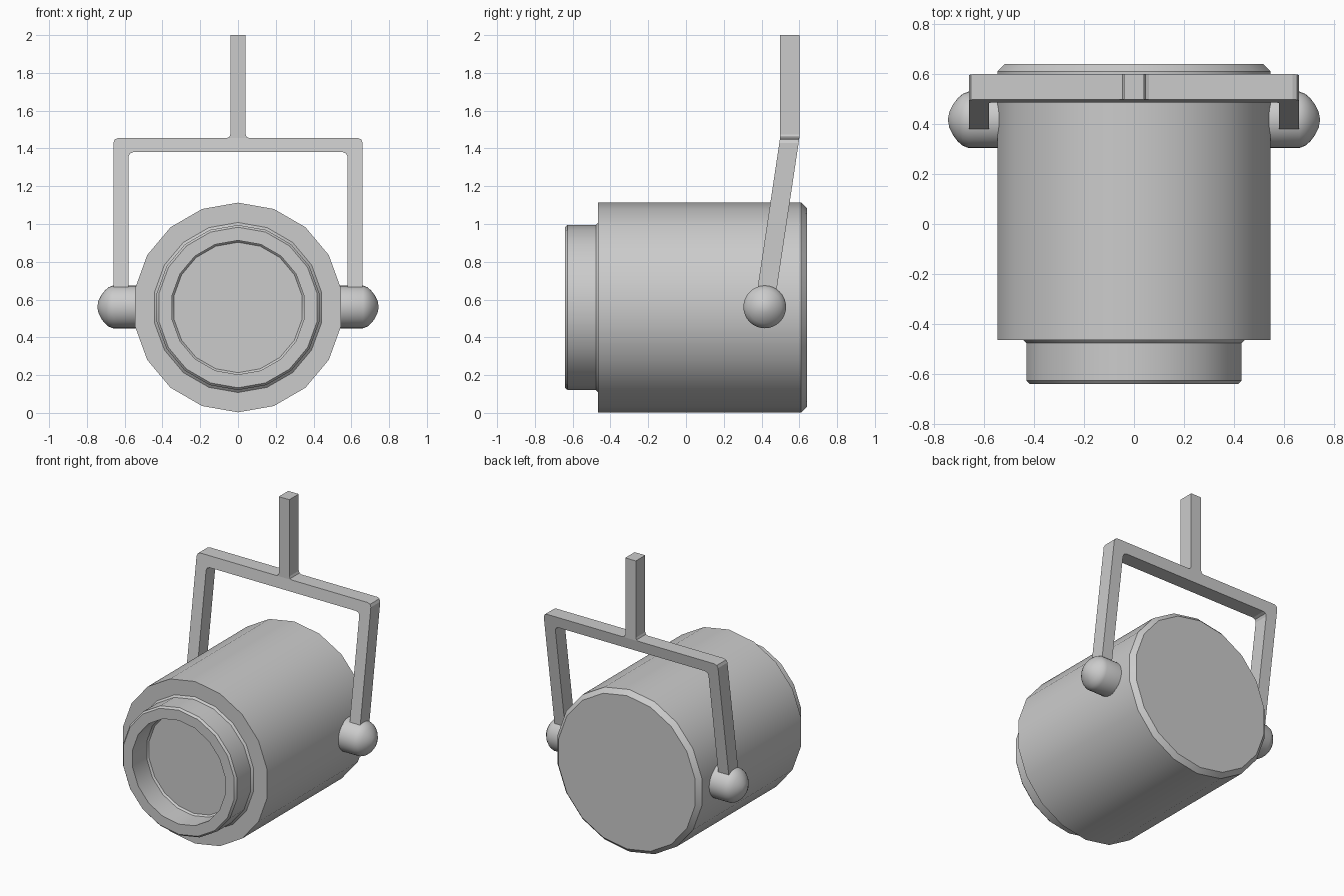
import bpy, bmesh
from math import sin, cos, pi

if "Cube" in bpy.data.objects:
    bpy.data.objects.remove(bpy.data.objects["Cube"])

CZ = 0.558  # height of the lamp axis


def finish(name, bm, smooth=True):
    bmesh.ops.remove_doubles(bm, verts=bm.verts, dist=1e-5)
    bmesh.ops.recalc_face_normals(bm, faces=bm.faces)
    me = bpy.data.meshes.new(name)
    bm.to_mesh(me)
    bm.free()
    ob = bpy.data.objects.new(name, me)
    bpy.context.collection.objects.link(ob)
    if smooth:
        bpy.ops.object.select_all(action='DESELECT')
        ob.select_set(True)
        bpy.context.view_layer.objects.active = ob
        bpy.ops.object.shade_smooth_by_angle(angle=pi / 6)
    return ob


def lathe(name, profile, n, place):
    """Revolve (radius, offset) points; place maps (u, v, offset) to xyz."""
    bm = bmesh.new()
    rings = [[bm.verts.new(place(r * sin(2 * pi * i / n), r * cos(2 * pi * i / n), t))
              for i in range(n)] for r, t in profile]
    for a, b in zip(rings, rings[1:]):
        for i in range(n):
            j = (i + 1) % n
            bm.faces.new((a[i], a[j], b[j], b[i]))
    return finish(name, bm)


# Lamp housing: recessed lens, front collar, main drum, chamfered back
housing = [(0, -0.475), (0.345, -0.475), (0.355, -0.487), (0.355, -0.64),
           (0.425, -0.64), (0.437, -0.627), (0.437, -0.477), (0.45, -0.465),
           (0.555, -0.465), (0.555, 0.61), (0.525, 0.64), (0, 0.64)]
lathe("lamp_housing", housing, 18, lambda u, v, t: (u, t, CZ + v))

# Pivot knobs with domed ends, one each side
knob = [(0, 0.52), (0.113, 0.52), (0.113, 0.662), (0.104, 0.685), (0.087, 0.705),
        (0.062, 0.724), (0.032, 0.739), (0, 0.745)]
for side, label in ((1, "right"), (-1, "left")):
    lathe("pivot_knob_" + label, knob, 32,
          lambda u, v, t: (side * t, 0.417 + u, CZ + 0.003 + v))

# Hanging yoke: upright stem, crossbar and two arms leaning forward
KINK = 1.455
half = [(0.04, 2.0), (0.04, 1.475), (0.046, 1.461), (0.06, KINK), (0.635, KINK),
        (0.652, 1.448), (0.66, 1.43), (0.66, 0.6), (0.58, 0.6), (0.58, 1.355),
        (0.573, 1.373), (0.555, 1.38)]
outline = half + [(-x, z) for x, z in reversed(half)]
n = len(outline)
bm = bmesh.new()
front, back = ([bm.verts.new((x, y + 0.15 * min(0, z - KINK), z)) for x, z in outline]
               for y in (0.498, 0.6))
for loop in (front, back):
    bm.faces.new(loop[3:n - 3])
    bm.faces.new(loop[:4] + loop[n - 4:])
for i in range(n):
    j = (i + 1) % n
    bm.faces.new((front[i], front[j], back[j], back[i]))
finish("hanging_yoke", bm, smooth=False)
